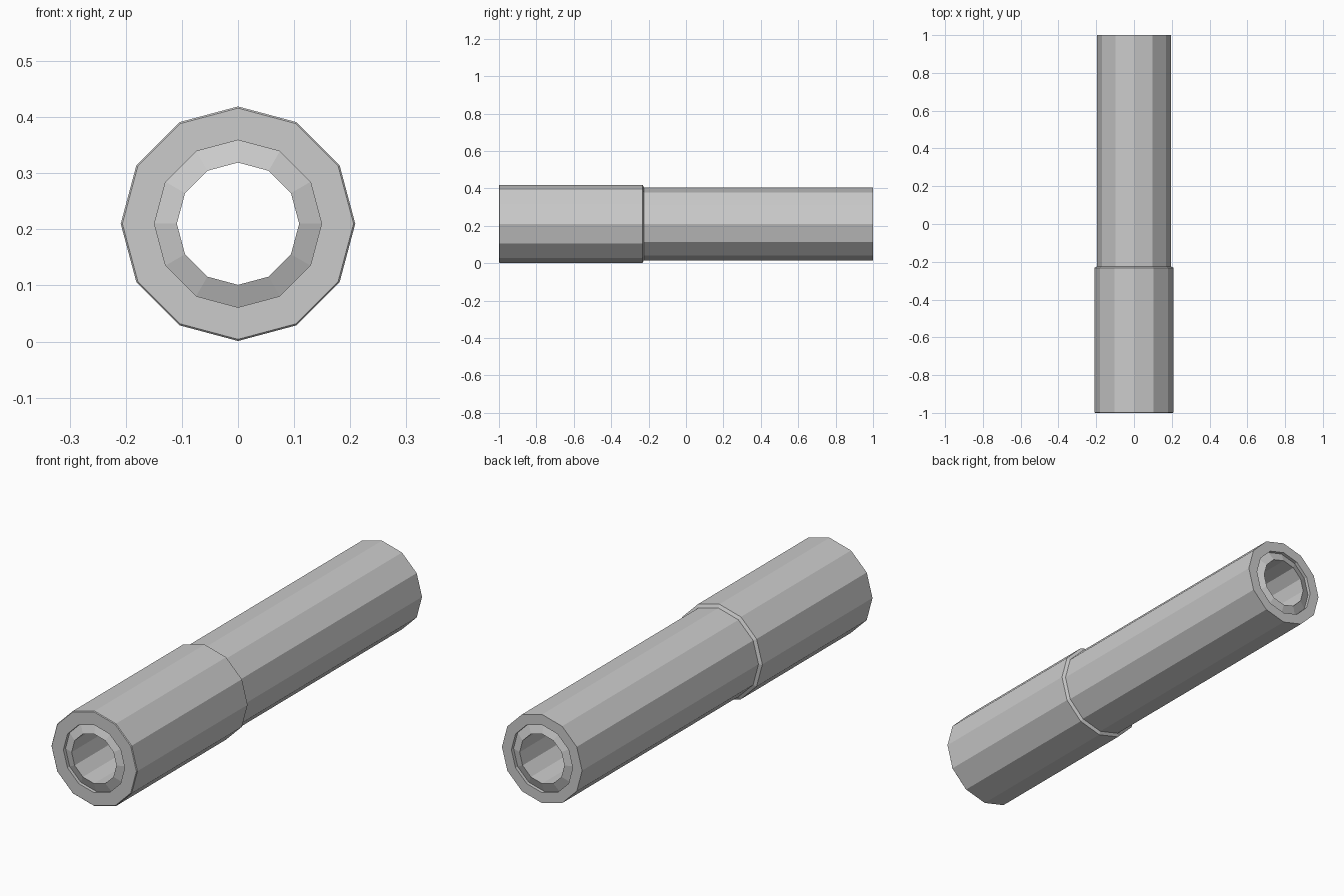
import bpy, bmesh, math

if "Cube" in bpy.data.objects:
    bpy.data.objects.remove(bpy.data.objects["Cube"])

SIDES = 12
CENTRE_Z = 0.21


def lathe(name, profile):
    """Spin a closed (radius, y) profile around a lengthwise axis."""
    bm = bmesh.new()
    rings = []
    for i in range(SIDES):
        a = 2 * math.pi * i / SIDES
        rings.append([bm.verts.new((r * math.cos(a), y, CENTRE_Z + r * math.sin(a)))
                      for r, y in profile])
    n = len(profile)
    for i in range(SIDES):
        a, b = rings[i], rings[(i + 1) % SIDES]
        for j in range(n):
            k = (j + 1) % n
            bm.faces.new((a[j], a[k], b[k], b[j]))
    bmesh.ops.recalc_face_normals(bm, faces=bm.faces[:])
    mesh = bpy.data.meshes.new(name)
    bm.to_mesh(mesh)
    bm.free()
    obj = bpy.data.objects.new(name, mesh)
    bpy.context.collection.objects.link(obj)
    return obj


# Hollow tube: thick front sleeve, slimmer rear barrel, grooved rim at both ends
BORE, GROOVE, SLEEVE, BARREL = 0.109, 0.149, 0.209, 0.195
DEPTH = 0.015
lathe("stepped_tube", [
    (BORE, -1.0),
    (GROOVE, -1.0 + DEPTH),     # front groove
    (GROOVE, -1.0),
    (SLEEVE - 0.003, -1.0),     # front rim
    (SLEEVE, -0.997),
    (SLEEVE, -0.232),           # sleeve end
    (BARREL, -0.225),
    (BARREL, 1.0),              # rear rim
    (GROOVE, 1.0),
    (GROOVE, 1.0 - DEPTH),      # rear groove
    (BORE, 1.0),
])
